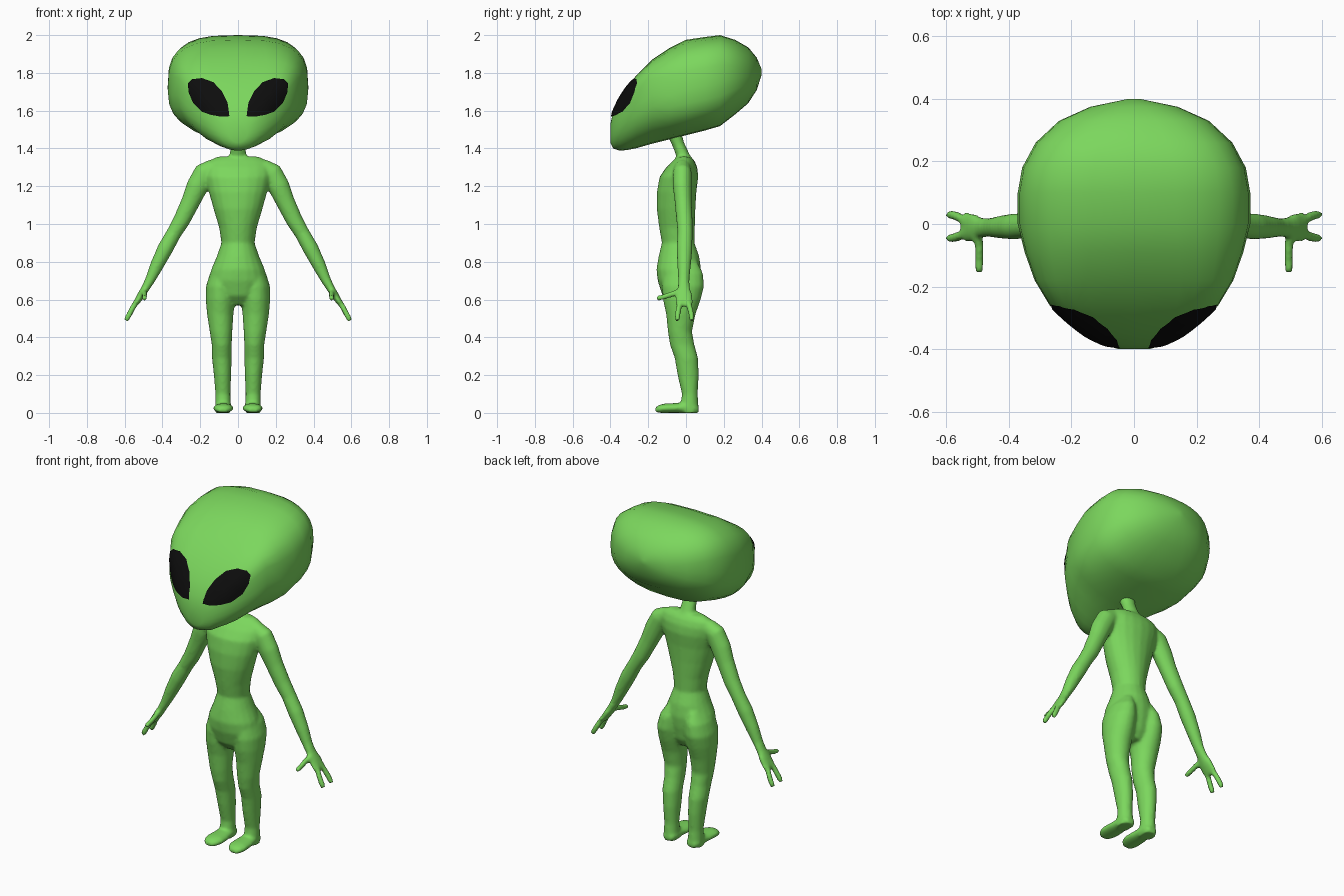
import bpy, bmesh, math
from mathutils import Vector
from mathutils.bvhtree import BVHTree

if "Cube" in bpy.data.objects:
    bpy.data.objects.remove(bpy.data.objects["Cube"], do_unlink=True)


def material(name, rgb):
    m = bpy.data.materials.new(name)
    m.use_nodes = True
    m.diffuse_color = (*rgb, 1)
    bsdf = m.node_tree.nodes["Principled BSDF"]
    bsdf.inputs["Base Color"].default_value = (*rgb, 1)
    bsdf.inputs["Roughness"].default_value = 0.6
    return m


green = material("skin green", (0.2, 0.68, 0.11))
black = material("eye black", (0.004, 0.004, 0.004))


def finish(bm, name, mat):
    for f in bm.faces:
        f.smooth = True
    mesh = bpy.data.meshes.new(name)
    bm.to_mesh(mesh)
    bm.free()
    mesh.materials.append(mat)
    ob = bpy.data.objects.new(name, mesh)
    bpy.context.collection.objects.link(ob)
    return ob


def skin(bm, rings):
    """Bridge rings of points into one closed shell."""
    rows = [[bm.verts.new(p) for p in ring] for ring in rings]
    n = len(rows[0])
    faces = [bm.faces.new((a[i], a[(i + 1) % n], b[(i + 1) % n], b[i]))
             for a, b in zip(rows, rows[1:]) for i in range(n)]
    faces += [bm.faces.new(rows[0]), bm.faces.new(rows[-1])]
    bmesh.ops.recalc_face_normals(bm, faces=faces)


def tube(bm, stations, ref=(0, 1, 0), axis=None, sides=20):
    """Elliptical tube; each station is x, y, z, radius across, radius along ref."""
    pts = [Vector(s[:3]) for s in stations]
    rings = []
    for i, s in enumerate(stations):
        d = Vector(axis) if axis else pts[min(i + 1, len(pts) - 1)] - pts[max(i - 1, 0)]
        d.normalize()
        v = Vector(ref)
        v = (v - d * v.dot(d)).normalized()
        u = v.cross(d)
        rings.append([pts[i] + u * s[3] * math.cos(t) + v * s[4] * math.sin(t)
                      for t in (2 * math.pi * k / sides for k in range(sides))])
    skin(bm, rings)


def upright(bm, rows):
    """Level rings from z, x centre, half width, front y, back y."""
    tube(bm, [(x, (f + b) / 2, z, w, (b - f) / 2) for z, x, w, f, b in rows], axis=(0, 0, 1))


# Head: slices along y as y, half width, bottom, top, top roundness, bottom roundness
slices = [(-.40, .05, 1.43, 1.53, 2.2, 2), (-.385, .105, 1.40, 1.60, 2.6, 2),
          (-.35, .165, 1.388, 1.67, 3.5, 2), (-.31, .215, 1.392, 1.73, 4.5, 2),
          (-.26, .27, 1.402, 1.79, 4.5, 2), (-.18, .318, 1.425, 1.87, 4, 2.1),
          (-.09, .35, 1.447, 1.93, 3.4, 2.3), (0, .372, 1.47, 1.975, 3, 2.6),
          (.1, .372, 1.495, 1.99, 3, 2.6), (.18, .358, 1.518, 2.0, 3, 2.6),
          (.26, .315, 1.58, 1.975, 2.8, 2.5), (.33, .24, 1.64, 1.935, 2.5, 2.4),
          (.375, .14, 1.71, 1.88, 2.2, 2.2), (.40, .02, 1.79, 1.82, 2, 2)]


def head_ring(y, w, bottom, top, n_top, n_bottom, sides=28):
    mid = bottom + (top - bottom) * (0.58 if y < -.15 else 0.48)
    ring = []
    for k in range(sides):
        c, s = math.cos(2 * math.pi * k / sides), math.sin(2 * math.pi * k / sides)
        n = n_top if s > 0 else n_bottom
        px = math.copysign(abs(c) ** (2 / n), c) * w
        pz = math.copysign(abs(s) ** (2 / n), s) * (top - mid if s > 0 else mid - bottom)
        ring.append((px, y, mid + pz))
    return ring


bm = bmesh.new()
skin(bm, [head_ring(*s) for s in slices])
bmesh.ops.triangulate(bm, faces=bm.faces[:])
surface = BVHTree.FromBMesh(bm)
finish(bm, "head", green)

# Eyes: thin almond plates wrapped onto the face
outline = [(.045, 1.57), (.055, 1.64), (.085, 1.70), (.13, 1.748), (.19, 1.77), (.24, 1.765),
           (.262, 1.745), (.26, 1.70), (.235, 1.64), (.19, 1.595), (.14, 1.577), (.09, 1.568)]
dense = []
for i, p in enumerate(outline):
    a, q = Vector(p), Vector(outline[(i + 1) % len(outline)])
    dense += [a.lerp(q, k / 3) for k in range(3)]
centre = Vector((.16, 1.67))
for side, name in ((1, "left_eye"), (-1, "right_eye")):
    bm = bmesh.new()

    def wrapped(p):
        hit, normal, _, _ = surface.ray_cast(Vector((p.x * side, -2, p.y)), Vector((0, 1, 0)))
        return bm.verts.new(hit + Vector((0, -.003, 0)) + normal * .004)

    rows = [[wrapped(centre.lerp(p, r / 8)) for p in dense] for r in range(1, 9)]
    hub = wrapped(centre)
    n = len(dense)
    for i in range(n):
        j = (i + 1) % n
        bm.faces.new((hub, rows[0][i], rows[0][j]))
        for a, b in zip(rows, rows[1:]):
            bm.faces.new((a[i], b[i], b[j], a[j]))
    bmesh.ops.recalc_face_normals(bm, faces=bm.faces[:])
    bm.normal_update()
    if sum(f.normal.y for f in bm.faces) > 0:
        bmesh.ops.reverse_faces(bm, faces=bm.faces[:])
    finish(bm, name, black)

# Body: torso and neck
bm = bmesh.new()
upright(bm, [(.57, 0, .07, -.08, .03), (.62, 0, .13, -.125, .06), (.70, 0, .155, -.15, .075),
             (.76, 0, .142, -.157, .08), (.83, 0, .112, -.145, .07), (.90, 0, .088, -.128, .045),
             (.98, 0, .10, -.142, .047), (1.08, 0, .13, -.155, .05), (1.17, 0, .155, -.154, .055),
             (1.25, 0, .175, -.14, .065), (1.30, 0, .175, -.105, .06), (1.335, 0, .155, -.07, .045),
             (1.357, 0, .11, -.045, .025)])
tube(bm, [(0, .0, 1.30, .06, .05), (0, -.015, 1.36, .045, .035), (0, -.04, 1.42, .04, .032),
          (0, -.07, 1.50, .05, .04)])

for side in (1, -1):
    # Legs
    upright(bm, [(z, x * side, w, f, b) for z, x, w, f, b in (
        (.80, .07, .035, -.08, .06), (.74, .083, .065, -.12, .09), (.67, .092, .078, -.128, .096),
        (.60, .093, .078, -.122, .078), (.52, .094, .07, -.105, .05), (.43, .09, .06, -.096, .032),
        (.36, .086, .053, -.085, .045), (.29, .086, .052, -.06, .064), (.20, .082, .046, -.045, .068),
        (.10, .08, .04, -.022, .062), (.04, .079, .042, -.03, .066), (0, .079, .042, -.03, .066))])
    # Feet
    tube(bm, [(x * side, y, h, h, w) for x, y, h, w in (
        (.08, -.162, .014, .024), (.08, -.145, .021, .044), (.078, -.11, .025, .055),
        (.077, -.06, .026, .052), (.077, .0, .028, .045), (.077, .05, .025, .04),
        (.077, .068, .016, .025))], ref=(1, 0, 0), axis=(0, 1, 0))
    # Arms and palms
    tube(bm, [(x * side, y, z, a, b) for x, y, z, a, b in (
        (.13, -.02, 1.295, .05, .045), (.178, -.02, 1.27, .058, .05), (.215, -.02, 1.20, .058, .05),
        (.25, -.015, 1.12, .05, .045), (.298, -.008, 1.02, .045, .043), (.34, -.005, .95, .04, .04),
        (.385, -.008, .87, .042, .042), (.43, -.01, .78, .036, .036), (.465, -.012, .705, .027, .03),
        (.49, -.012, .66, .022, .033), (.515, -.01, .62, .02, .046), (.54, -.01, .58, .015, .048),
        (.55, -.01, .565, .01, .035))])
    # Fingers and thumb
    for digit in (((.525, .0, .61, .016), (.555, .02, .56, .016), (.582, .03, .51, .016), (.594, .031, .487, .013)),
                  ((.525, -.02, .61, .016), (.555, -.038, .56, .016), (.582, -.045, .51, .016), (.594, -.046, .487, .013)),
                  ((.505, -.02, .645, .017), (.495, -.07, .63, .016), (.495, -.115, .615, .015), (.496, -.155, .605, .014))):
        tube(bm, [(x * side, y, z, r, r) for x, y, z, r in digit], ref=(1, .3, 0), sides=10)

body = finish(bm, "body", green)
# Fuse the limbs into one soft skin
fuse = body.modifiers.new("fuse", "REMESH")
fuse.mode = "VOXEL"
fuse.voxel_size = 0.009
fuse.use_smooth_shade = True
soft = body.modifiers.new("soften", "SMOOTH")
soft.factor = 0.5
soft.iterations = 6
